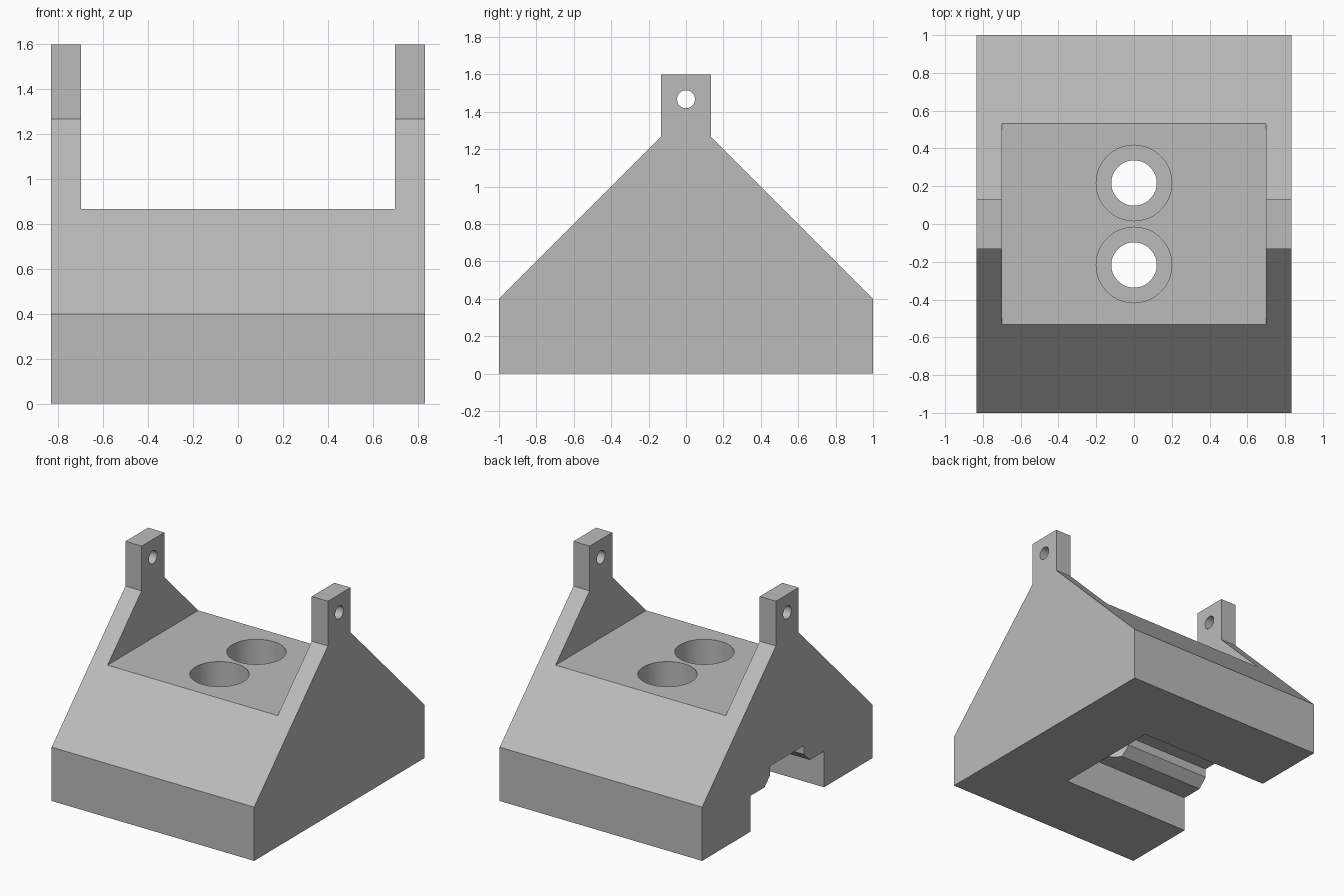
import bpy, bmesh, math
from mathutils import Matrix

if "Cube" in bpy.data.objects:
    bpy.data.objects.remove(bpy.data.objects["Cube"], do_unlink=True)

HALF_X = 0.833
DECK_Z = 0.867

grey = bpy.data.materials.new("plain grey")
grey.use_nodes = True
grey.diffuse_color = (0.5, 0.5, 0.5, 1)
grey.node_tree.nodes["Principled BSDF"].inputs["Base Color"].default_value = grey.diffuse_color


def finish(name, bm):
    bmesh.ops.recalc_face_normals(bm, faces=bm.faces)
    mesh = bpy.data.meshes.new(name)
    bm.to_mesh(mesh)
    bm.free()
    mesh.materials.append(grey)
    obj = bpy.data.objects.new(name, mesh)
    bpy.context.scene.collection.objects.link(obj)
    return obj


def extrude_x(name, half_profile, x0, x1):
    """Mirror a (y, z) half profile about y = 0 and extrude it along x."""
    outline = half_profile + [(-y, z) for y, z in reversed(half_profile)]
    bm = bmesh.new()
    face = bm.faces.new([bm.verts.new((x0, y, z)) for y, z in outline])
    side = bmesh.ops.extrude_face_region(bm, geom=[face])["geom"]
    moved = [v for v in side if isinstance(v, bmesh.types.BMVert)]
    bmesh.ops.translate(bm, verts=moved, vec=(x1 - x0, 0, 0))
    return finish(name, bm)


def cylinder(name, radius, depth, centre, turn=Matrix()):
    bm = bmesh.new()
    bmesh.ops.create_cone(bm, cap_ends=True, segments=64, radius1=radius,
                          radius2=radius, depth=depth,
                          matrix=Matrix.Translation(centre) @ turn)
    return finish(name, bm)


# Gabled block with upright lugs
body = extrude_x("mounting_block",
                 [(1, 0), (1, 0.4), (0.133, 1.267), (0.133, 1.6)], -HALF_X, HALF_X)

# Open gap between the side walls, down to the deck
cutters = [extrude_x("deck_gap", [(2, DECK_Z), (2, 2)], -0.7, 0.7)]

# Stepped channel underneath, open on one side only
cutters.append(extrude_x("under_channel",
                         [(0.433, -0.2), (0.433, 0.267), (0.267, 0.267),
                          (0.2, 0.333), (0.2, 0.4)], -1, 0.257))

# Counterbored bolt holes in the deck
for y in (-0.217, 0.217):
    cutters.append(cylinder("counterbore", 0.2, 0.6, (0, y, 0.533 + 0.3)))
    cutters.append(cylinder("bolt_hole", 0.12, 1.2, (0, y, 0.5)))

# Pin hole through both lugs
cutters.append(cylinder("pin_hole", 0.048, 2, (0, 0, 1.467),
                        Matrix.Rotation(math.pi / 2, 4, "Y")))

# Cut everything and remove the cutters
bpy.context.view_layer.objects.active = body
body.select_set(True)
for cutter in cutters:
    cutter.hide_render = True
    mod = body.modifiers.new(cutter.name, "BOOLEAN")
    mod.operation = "DIFFERENCE"
    mod.solver = "EXACT"
    mod.object = cutter
    bpy.ops.object.modifier_apply(modifier=mod.name)
    bpy.data.objects.remove(cutter, do_unlink=True)

bpy.ops.object.shade_smooth_by_angle(angle=math.radians(30))
